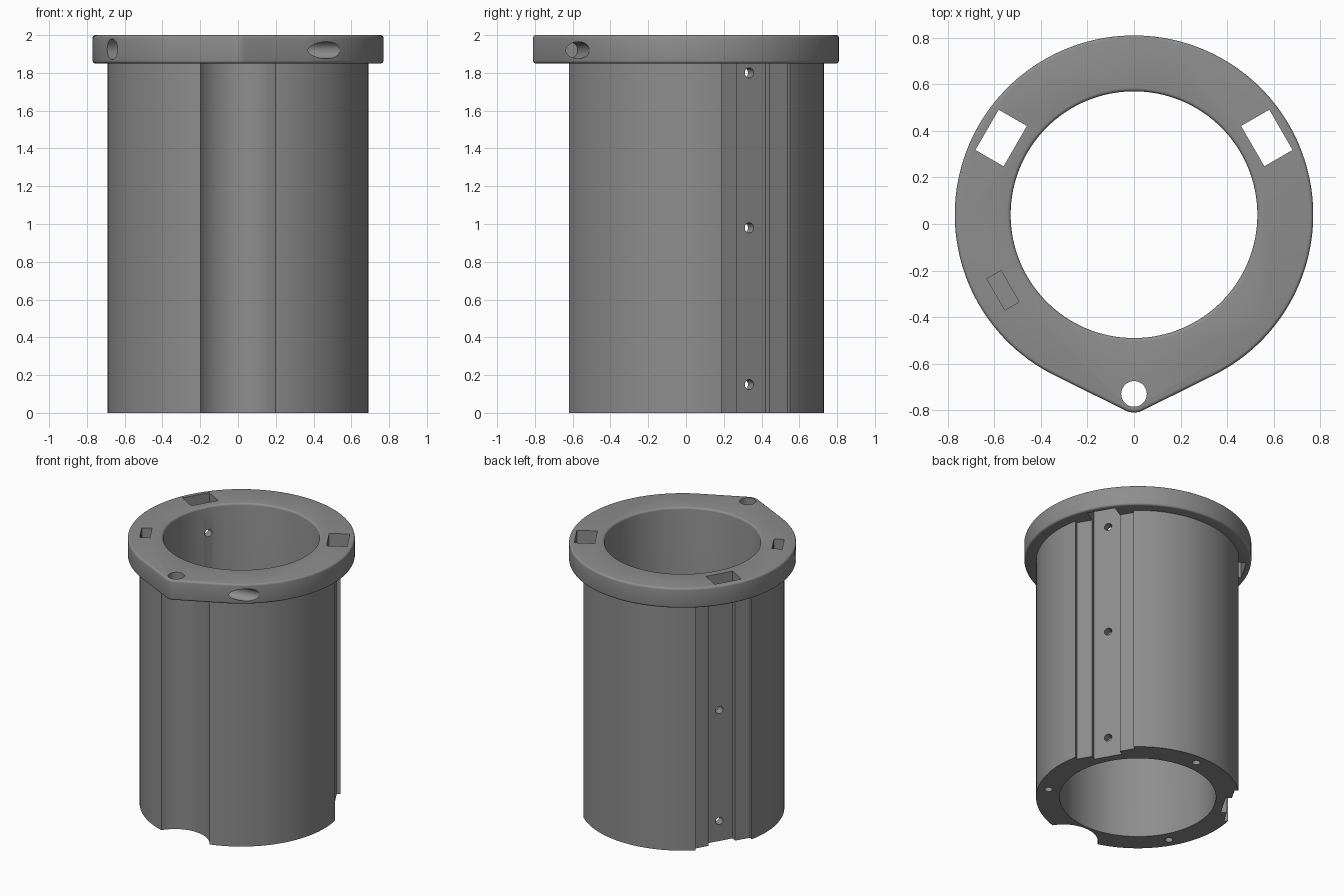
import bpy, bmesh, math
from mathutils import Vector

if "Cube" in bpy.data.objects:
    bpy.data.objects.remove(bpy.data.objects["Cube"])

CY = 0.04          # y of the tube axis
FL = 1.85          # underside of the flange
SEG = 128

grey = bpy.data.materials.new("plain grey")
grey.diffuse_color = (0.27, 0.27, 0.27, 1)
grey.use_nodes = True
grey.node_tree.nodes["Principled BSDF"].inputs["Base Color"].default_value = grey.diffuse_color


def loft(name, layers):
    """Closed solid through a stack of (z, outline) layers."""
    bm = bmesh.new()
    rings = [[bm.verts.new((x, y, z)) for x, y in pts] for z, pts in layers]
    for a, b in zip(rings, rings[1:]):
        for i in range(len(a)):
            j = (i + 1) % len(a)
            bm.faces.new((a[i], a[j], b[j], b[i]))
    bm.faces.new(rings[0][::-1])
    bm.faces.new(rings[-1])
    me = bpy.data.meshes.new(name)
    bm.to_mesh(me)
    bm.free()
    ob = bpy.data.objects.new(name, me)
    bpy.context.collection.objects.link(ob)
    me.materials.append(grey)
    return ob


def circle(r, cx=0.0, cy=CY, n=SEG):
    return [(cx + r * math.cos(2 * math.pi * i / n),
             cy + r * math.sin(2 * math.pi * i / n)) for i in range(n)]


def teardrop(d):
    """Ring outline wrapped tangentially around a small front lug, inset by d."""
    half = math.acos((0.77 - 0.08) / 0.77)
    big, small, low = 0.77 - d, 0.08 - d, -math.pi / 2
    pts = []
    for i in range(SEG + 1):
        a = low + half + (2 * math.pi - 2 * half) * i / SEG
        pts.append((big * math.cos(a), CY + big * math.sin(a)))
    for i in range(13):
        a = low - half + 2 * half * i / 12
        pts.append((small * math.cos(a), -0.73 + small * math.sin(a)))
    return pts


def box_at(name, angle, r0, r1, width, z0, z1):
    """Box spanning r0..r1 outward from the axis at the given angle."""
    u = Vector((math.cos(angle), math.sin(angle)))
    t = Vector((-u.y, u.x))
    c = Vector((0, CY))
    w = width / 2
    pts = [tuple(c + u * r + t * s) for r, s in ((r0, -w), (r1, -w), (r1, w), (r0, w))]
    return loft(name, [(z0, pts), (z1, pts)])


def drill(name, start, direction, r, length, n=32):
    """Cylinder from start along direction."""
    ob = loft(name, [(0, circle(r, 0, 0, n)), (length, circle(r, 0, 0, n))])
    q = Vector(direction).to_track_quat('Z', 'Y').to_matrix().to_4x4()
    q.translation = Vector(start)
    ob.data.transform(q)
    return ob


def combine(target, other, op):
    bpy.context.view_layer.objects.active = target
    m = target.modifiers.new(op.lower(), 'BOOLEAN')
    m.operation, m.solver, m.object = op, 'EXACT', other
    bpy.ops.object.modifier_apply(modifier=m.name)
    bpy.data.objects.remove(other)


# Tube body with a front groove and two wide rail flats
sleeve = loft("flanged_sleeve", [(0, circle(0.69)), (1.9, circle(0.69))])
groove = circle(0.235, 0, -0.745, 96)
combine(sleeve, loft("groove_cutter", [(-0.1, groove), (1.87, groove)]), 'DIFFERENCE')
rails = [math.radians(30), math.radians(150)]
for a in rails:
    combine(sleeve, box_at("flat_cutter", a, 0.63, 0.9, 0.42, -0.1, 1.87), 'DIFFERENCE')

# Flange with softened rims
e = 0.015
arc = [(e * (1 - math.sin(k * math.pi / 8)), e * (1 - math.cos(k * math.pi / 8)))
       for k in range(5)]   # (z step, inset) around a quarter round
layers = [(FL + z, teardrop(d)) for z, d in reversed([(e - zz, dd) for zz, dd in
          [(e * math.sin(k * math.pi / 8), e * (1 - math.cos(k * math.pi / 8))) for k in range(5)]])]
layers += [(2 - zz, teardrop(dd)) for zz, dd in
           [(e * (1 - math.sin(k * math.pi / 8)), e * (1 - math.cos(k * math.pi / 8))) for k in range(5)]]
combine(sleeve, loft("flange", layers), 'UNION')

# Main bore, rounded at its top edge
bore = [(-0.1, circle(0.53))] + [(2 - z, circle(0.53 + d)) for z, d in arc]
bore.append((2.1, circle(0.53 + e)))
combine(sleeve, loft("bore_cutter", bore), 'DIFFERENCE')

# Rail slots through flange and body, with screw holes into the bore
for a in rails:
    combine(sleeve, box_at("slot_cutter", a, 0.589, 0.729, 0.2, -0.1, 2.1), 'DIFFERENCE')
    u = Vector((math.cos(a), math.sin(a), 0))
    for z in (0.15, 0.98, 1.8):
        start = Vector((0, CY, z)) + u * 0.45
        combine(sleeve, drill("screw_hole_cutter", start, u, 0.027, 0.17, 24), 'DIFFERENCE')

# Lug hole through the flange
combine(sleeve, drill("lug_hole_cutter", (0, -0.73, 1.7), (0, 0, 1), 0.055, 0.5, 48), 'DIFFERENCE')

# Nut pocket and its radial side hole
a = math.radians(210)
combine(sleeve, box_at("pocket_cutter", a, 0.615, 0.685, 0.155, 1.87, 2.1), 'DIFFERENCE')
u = Vector((math.cos(a), math.sin(a), 0))
combine(sleeve, drill("side_hole_cutter", Vector((0, CY, 1.925)) + u * 0.6, u, 0.055, 0.3), 'DIFFERENCE')

# Slanted side hole on the right of the lug
d = Vector((math.cos(math.radians(11)), math.sin(math.radians(11)), 0))
combine(sleeve, drill("slanted_hole_cutter", Vector((0.47, -0.57, 1.92)) - d * 0.25, d, 0.045, 0.7), 'DIFFERENCE')

# Blind holes in the bottom face
for deg in (90, 210, 330):
    a = math.radians(deg)
    p = (0.615 * math.cos(a), CY + 0.615 * math.sin(a), -0.1)
    combine(sleeve, drill("bottom_hole_cutter", p, (0, 0, 1), 0.027, 0.25, 24), 'DIFFERENCE')

bpy.ops.object.select_all(action='DESELECT')
sleeve.select_set(True)
bpy.context.view_layer.objects.active = sleeve
bpy.ops.object.shade_smooth_by_angle(angle=math.radians(30))
